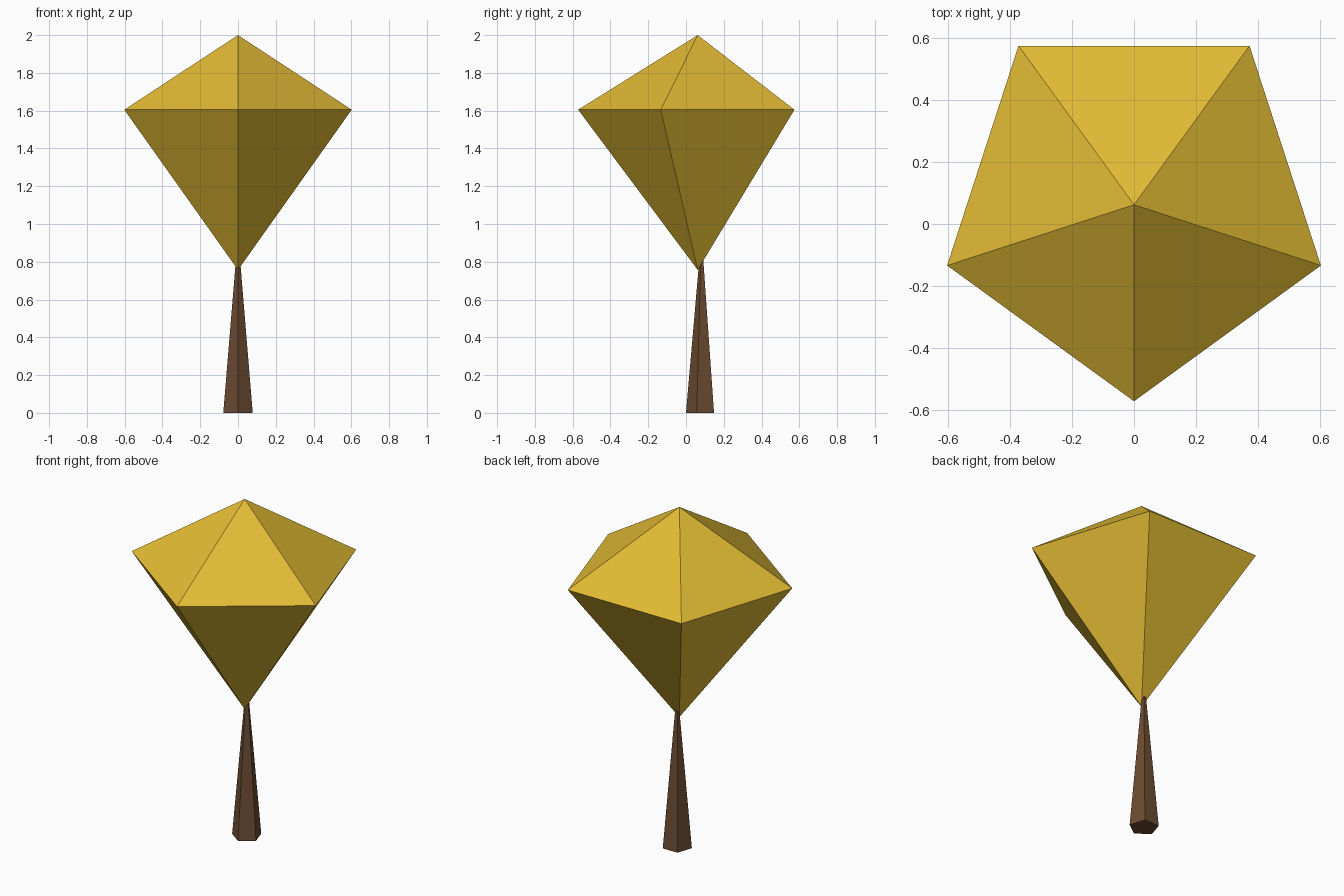
import bpy
import math

cube = bpy.data.objects.get("Cube")
if cube:
    bpy.data.objects.remove(cube, do_unlink=True)


def make_material(name, srgb):
    """Flat material from 0-255 display values, converted to linear."""
    color = [((c / 255 + 0.055) / 1.055) ** 2.4 for c in srgb] + [1.0]
    mat = bpy.data.materials.new(name)
    mat.use_nodes = True
    mat.diffuse_color = color
    bsdf = next(n for n in mat.node_tree.nodes if n.type == "BSDF_PRINCIPLED")
    bsdf.inputs["Base Color"].default_value = color
    bsdf.inputs["Roughness"].default_value = 0.9
    return mat


def ring(radius, y, z, sides=5):
    """Regular polygon with one corner pointing to the front."""
    angles = [2 * math.pi * i / sides - math.pi / 2 for i in range(sides)]
    return [(radius * math.cos(a), y + radius * math.sin(a), z) for a in angles]


def make_object(name, verts, faces, mat):
    mesh = bpy.data.meshes.new(name)
    mesh.from_pydata(verts, [], faces)
    mesh.materials.append(mat)
    obj = bpy.data.objects.new(name, mesh)
    bpy.context.collection.objects.link(obj)
    return obj


SIDES = 5
pairs = [(i, (i + 1) % SIDES) for i in range(SIDES)]
foliage = make_material("golden foliage", (226, 187, 52))
bark = make_material("brown bark", (108, 75, 49))

# Crown: five-sided double pyramid, deeper below the rim than above
crown_y = 0.062
verts = ring(0.633, crown_y, 1.605) + [(0, crown_y, 2.0), (0, crown_y, 0.757)]
top, bottom = SIDES, SIDES + 1
faces = [(a, b, top) for a, b in pairs] + [(b, a, bottom) for a, b in pairs]
make_object("crown", verts, faces, foliage)

# Trunk: tapered five-sided post whose tip ends inside the crown
trunk_y = 0.082
verts = ring(0.082, trunk_y, 0.0) + ring(0.01, trunk_y, 0.83)
faces = [(a, b, b + SIDES, a + SIDES) for a, b in pairs]
faces += [tuple(reversed(range(SIDES))), tuple(range(SIDES, 2 * SIDES))]
make_object("trunk", verts, faces, bark)
